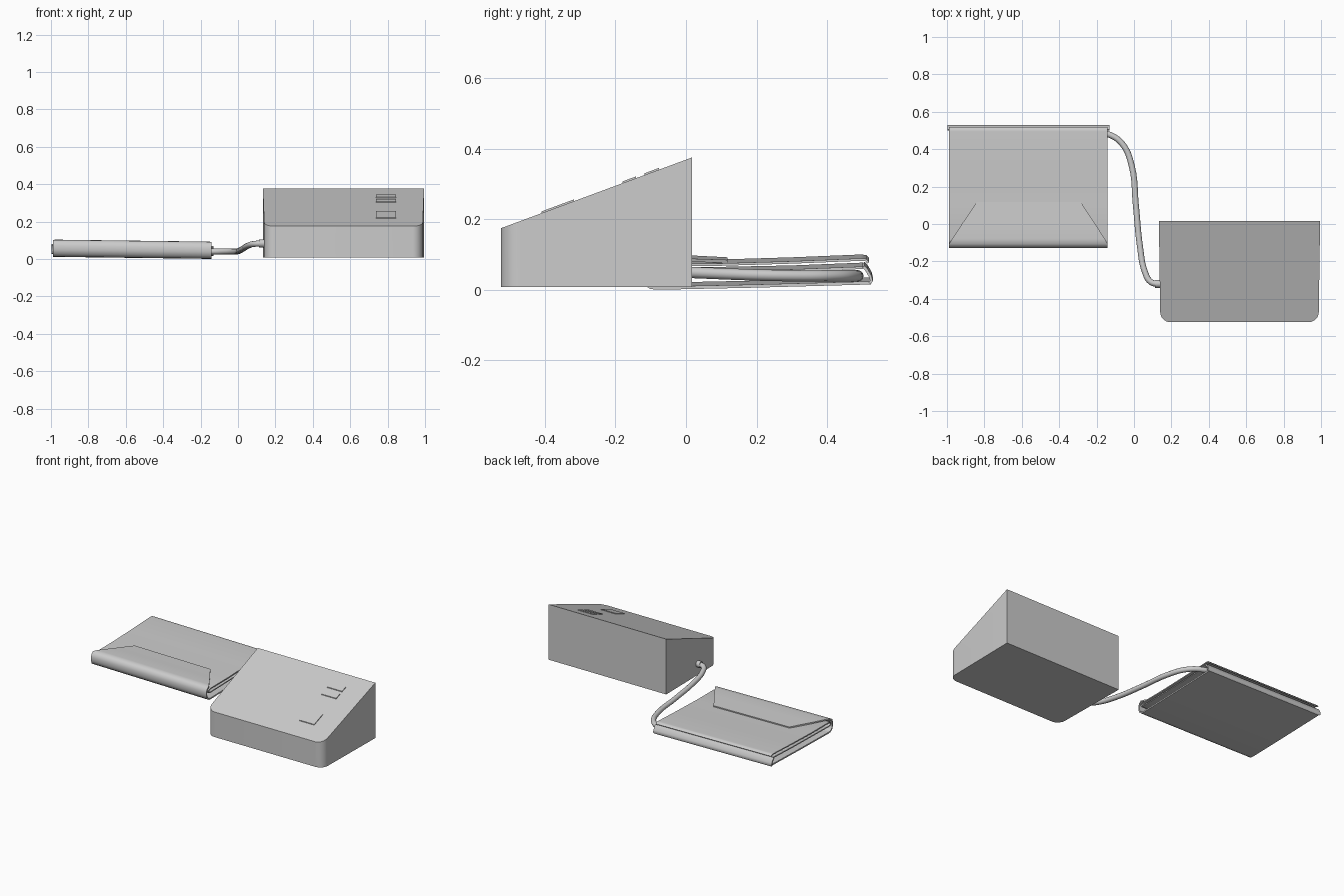
import bpy, bmesh, math
from mathutils import Vector

if "Cube" in bpy.data.objects:
    bpy.data.objects.remove(bpy.data.objects["Cube"])


def finish(name, bm, smooth=True, angle=35):
    bmesh.ops.recalc_face_normals(bm, faces=bm.faces)
    me = bpy.data.meshes.new(name)
    bm.to_mesh(me)
    bm.free()
    ob = bpy.data.objects.new(name, me)
    bpy.context.collection.objects.link(ob)
    bpy.ops.object.select_all(action='DESELECT')
    ob.select_set(True)
    bpy.context.view_layer.objects.active = ob
    if smooth:
        bpy.ops.object.shade_smooth_by_angle(angle=math.radians(angle))
    return ob


def prism(name, outline, low, high):
    """Close a footprint between two height functions."""
    bm = bmesh.new()
    a = [bm.verts.new((x, y, low(x, y))) for x, y in outline]
    b = [bm.verts.new((x, y, high(x, y))) for x, y in outline]
    n = len(outline)
    bm.faces.new(a[::-1])
    bm.faces.new(b)
    for i in range(n):
        j = (i + 1) % n
        bm.faces.new((a[i], a[j], b[j], b[i]))
    return finish(name, bm)


def ribbon(name, path, thick):
    """Cloth strip along x; path rows are (y, z, x_left, x_right)."""
    pts = [Vector((p[0], p[1])) for p in path]
    bm = bmesh.new()
    rows = []
    for i, (y, z, xl, xr) in enumerate(path):
        t = (pts[min(i + 1, len(pts) - 1)] - pts[max(i - 1, 0)]).normalized()
        o = Vector((-t.y, t.x)) * thick / 2
        tilt = lambda x: 0.011 * (-0.14 - x) / 0.85
        rows.append([bm.verts.new((x, y + s * o.x, z + s * o.y + tilt(x)))
                     for x, s in ((xl, 1), (xr, 1), (xr, -1), (xl, -1))])
    for a, b in zip(rows, rows[1:]):
        for k in range(4):
            m = (k + 1) % 4
            bm.faces.new((a[k], a[m], b[m], b[k]))
    bm.faces.new(rows[0])
    bm.faces.new(rows[-1][::-1])
    return finish(name, bm, angle=50)


def tube(name, points, radius):
    cu = bpy.data.curves.new(name, 'CURVE')
    cu.dimensions = '3D'
    cu.bevel_depth = radius
    cu.bevel_resolution = 4
    cu.resolution_u = 6
    cu.use_fill_caps = True
    sp = cu.splines.new('BEZIER')
    sp.bezier_points.add(len(points) - 1)
    for bp, co in zip(sp.bezier_points, points):
        bp.co = co
        bp.handle_left_type = bp.handle_right_type = 'AUTO'
    ob = bpy.data.objects.new(name, cu)
    bpy.context.collection.objects.link(ob)
    return ob


# Monitor body: wedge with two rounded front corners
SLOPE = 0.2 / 0.54


def top(x, y):
    return 0.175 + (y + 0.525) * SLOPE


R = 0.055
outline = [(0.995, 0.017), (0.133, 0.017)]
for cx, start in ((0.14 + R, 180), (0.988 - R, 270)):
    for i in range(9):
        a = math.radians(start + i * 90 / 8)
        outline.append((cx + R * math.cos(a), -0.525 + R + R * math.sin(a)))
prism("monitor_body", outline, lambda x, y: 0.009, top)

# Raised buttons on the sloping face
for name, y0, y1 in (("start_button", -0.41, -0.318),
                     ("lower_button", -0.18, -0.142),
                     ("upper_button", -0.118, -0.077)):
    prism(name, [(0.737, y0), (0.846, y0), (0.846, y1), (0.737, y1)],
          lambda x, y: top(x, y) - 0.01, lambda x, y: top(x, y) + 0.005)

# Outer cuff layer: tapered flap, front roll, then the flat underside
L, Rt = -0.988, -0.142
ribbon("cuff_outer", [
    (0.118, 0.079, -0.84, -0.285), (0.0, 0.084, -0.92, -0.207),
    (-0.08, 0.088, -0.972, -0.156), (-0.105, 0.087, L, Rt),
    (-0.118, 0.078, L, Rt), (-0.124, 0.06, L, Rt), (-0.124, 0.038, L, Rt),
    (-0.117, 0.018, L, Rt), (-0.10, 0.007, L, Rt), (-0.08, 0.005, L, Rt),
    (0.2, 0.011, L, Rt), (0.524, 0.02, L, Rt)], 0.009)

# Inner cuff layers: middle sheet folding forward into the top sheet
ribbon("cuff_inner", [(y, z, L, Rt) for y, z in (
    (0.502, 0.063), (0.3, 0.055), (0.0, 0.049), (-0.085, 0.047),
    (-0.102, 0.052), (-0.106, 0.06), (-0.1, 0.068), (-0.085, 0.071),
    (0.1, 0.072), (0.3, 0.078), (0.495, 0.086), (0.51, 0.085), (0.517, 0.077))], 0.007)

# Stiff edge strip joining underside and middle sheet at the back
ribbon("cuff_back_strip", [(y, z, -0.998, -0.13) for y, z in (
    (0.521, 0.019), (0.526, 0.026), (0.523, 0.038), (0.512, 0.057), (0.503, 0.066))], 0.008)

# Air hose and its socket
tube("air_hose", [(-0.2, 0.488, 0.04), (-0.13, 0.477, 0.04), (-0.06, 0.425, 0.04),
                  (-0.012, 0.31, 0.04), (0.01, 0.1, 0.046), (0.032, -0.12, 0.058),
                  (0.058, -0.255, 0.073), (0.09, -0.31, 0.081), (0.14, -0.322, 0.083)], 0.016)
tube("hose_socket", [(0.112, -0.32, 0.083), (0.15, -0.32, 0.083)], 0.021)
